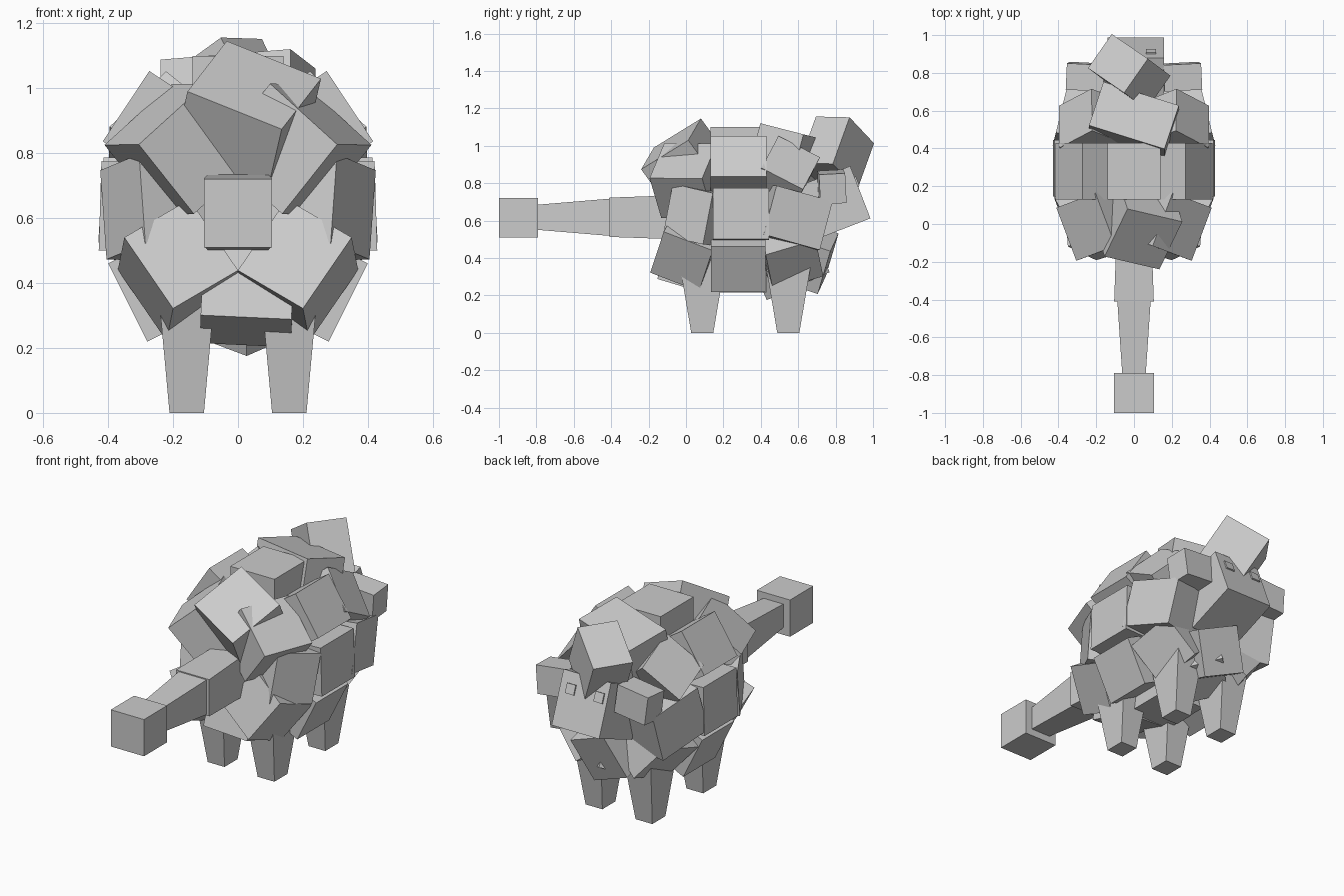
import bpy
import bmesh
from mathutils import Vector

if "Cube" in bpy.data.objects:
    bpy.data.objects.remove(bpy.data.objects["Cube"], do_unlink=True)

grey = bpy.data.materials.new("plain grey")
grey.use_nodes = True
grey.diffuse_color = (0.6, 0.6, 0.6, 1)
grey.node_tree.nodes["Principled BSDF"].inputs["Base Color"].default_value = (0.6, 0.6, 0.6, 1)


def finish(name, bm):
    bmesh.ops.recalc_face_normals(bm, faces=bm.faces)
    mesh = bpy.data.meshes.new(name)
    bm.to_mesh(mesh)
    bm.free()
    mesh.materials.append(grey)
    obj = bpy.data.objects.new(name, mesh)
    bpy.context.collection.objects.link(obj)


def block(name, face, normal, along, size, taper=(1, 1)):
    """Box given by its outer face centre, outward normal and width direction.
    Size is width, height, depth; taper scales the inner face's width and height."""
    n = Vector(normal).normalized()
    u = Vector(along)
    u = (u - n * u.dot(n)).normalized()
    v = n.cross(u)
    w, h, d = size
    bm = bmesh.new()
    bmesh.ops.create_cube(bm, size=1)
    for vert in bm.verts:
        a, b, c = vert.co
        kw, kh = taper if c < 0 else (1, 1)
        vert.co = Vector(face) + u * (a * w * kw) + v * (b * h * kh) + n * ((c - 0.5) * d)
    finish(name, bm)


def pair(name, face, normal, along, size, taper=(1, 1)):
    """The same block on the left (+x) and mirrored on the right."""
    for side, s in (("left", 1), ("right", -1)):
        flip = lambda p: (p[0] * s, p[1], p[2])
        block(f"{side}_{name}", flip(face), flip(normal), flip(along), size, taper)


X, Y, Z = (1, 0, 0), (0, 1, 0), (0, 0, 1)

# Solid core behind the wool
block("body_core", (0, 0.29, 0.88), Z, X, (0.46, 0.52, 0.46))

# Middle ring of wool blocks
block("wool_middle_top", (0, 0.28, 1.1), Z, X, (0.28, 0.3, 0.28))
block("wool_middle_bottom", (0.01, 0.28, 0.215), (0, 0, -1), X, (0.28, 0.3, 0.28))
pair("wool_middle_upper", (0.345, 0.28, 0.945), (0.83, 0, 0.55), Y, (0.3, 0.26, 0.28))
pair("wool_middle_side", (0.425, 0.295, 0.638), (1, 0, 0.03), Y, (0.3, 0.275, 0.28))
pair("wool_middle_lower", (0.34, 0.28, 0.34), (0.9, 0, -0.45), Y, (0.29, 0.27, 0.28))

# Rear wool
block("wool_rear_top", (0.05, -0.08, 1.01), (0.019, -0.06, 0.0825), (0.3, -0.07, -0.12),
      (0.32, 0.32, 0.3))
pair("wool_rear_upper", (0.255, -0.015, 0.92), (0.054, -0.02, 0.068), (-0.21, 0.08, 0.19),
     (0.29, 0.3, 0.28))
pair("wool_rear_side", (0.355, 0.01, 0.635), (0.87, -0.48, 0.03), (0.05, 0.18, 0.9),
     (0.28, 0.25, 0.3))
pair("wool_rear_lower", (0.175, -0.125, 0.49), (-0.02, -0.26, 0.1), (0.15, 0.07, 0.22),
     (0.275, 0.24, 0.28))
block("wool_rear_bottom", (0.03, -0.12, 0.4), (0, -1, 0.3), (1, 0, -0.05),
      (0.28, 0.22, 0.3))

# Front wool
block("wool_front_top", (0, 0.575, 1.075), (0, 0.25, 0.97), (0.42, -0.14, 0),
      (0.42, 0.25, 0.28))
pair("wool_front_upper", (0.31, 0.56, 0.91), (0.75, 0.3, 0.6), (0, 0.85, -0.45),
     (0.25, 0.26, 0.28))
pair("wool_front_side", (0.385, 0.6, 0.615), (0.97, 0.24, 0), (0, 0.95, -0.25),
     (0.32, 0.27, 0.28))
pair("wool_front_lower", (0.28, 0.58, 0.36), (0.75, 0.25, -0.6), (0, 0.95, 0.2),
     (0.28, 0.26, 0.28))
block("wool_front_bottom", (0.02, 0.76, 0.37), (0.05, 0.93, -0.3), (0.88, 0, -0.4),
      (0.26, 0.26, 0.3))
block("wool_front_belly", (0.02, 0.6, 0.25), (0, 0.4, -0.9), (1, 1, 0.4),
      (0.26, 0.26, 0.28))

# Head, eyes, ears and the tuft on the brow
brow = Vector((0, 0.93, 0.36)).normalized()
rise = Vector((0, -0.36, 0.93)).normalized()
face = Vector((0.01, 0.932, 0.752))
block("head", face, brow, X, (0.3, 0.3, 0.32))
pair("eye", face + rise * 0.06 + brow * 0.008 + Vector((0.08, 0, 0)), brow, X,
     (0.055, 0.055, 0.009))
pair("ear", (0.35, 0.785, 0.77), (0.98, 0.05, -0.1), (0, 1, 0.05), (0.14, 0.16, 0.2))
block("brow_tuft", (-0.085, 0.85, 1.085), (-0.12, 0.09, 0.25), (0.19, -0.13, 0.14),
      (0.27, 0.22, 0.29))

# Tapering legs
for end, y in (("rear", 0.087), ("front", 0.547)):
    pair(f"{end}_leg", (0.158, y, 0), (0, 0, -1), X, (0.106, 0.118, 0.4), (1.69, 2.15))

# Jointed tail with a square club
BACK = (0, -1, 0)
block("tail_base", (0, -0.41, 0.618), BACK, X, (0.21, 0.21, 0.45), (0.85, 1.15))
block("tail_middle", (0, -0.79, 0.618), BACK, X, (0.125, 0.135, 0.39), (1.42, 1.48))
block("tail_club", (0, -1, 0.615), BACK, X, (0.21, 0.21, 0.21))
